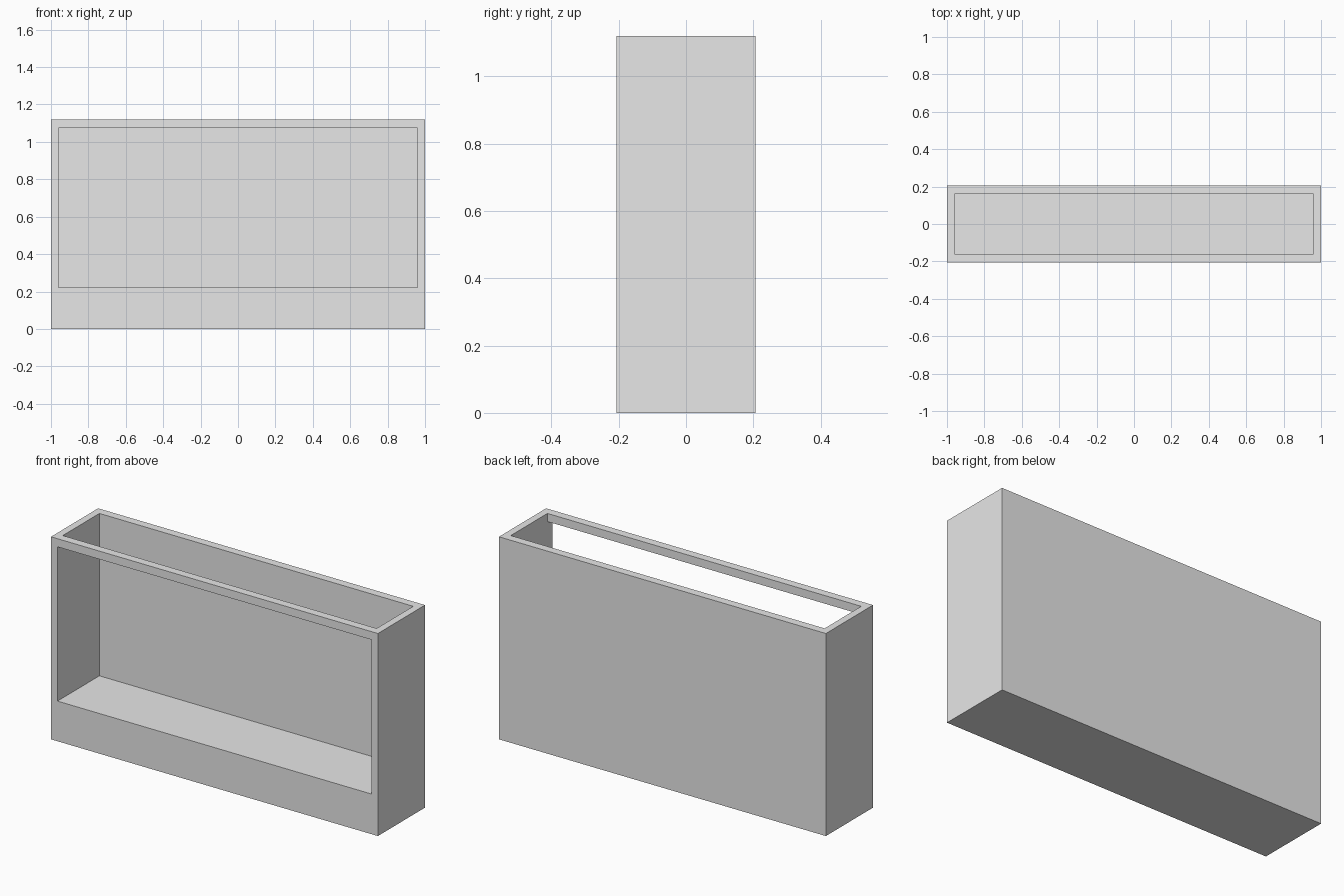
import bpy
import bmesh

if "Cube" in bpy.data.objects:
    bpy.data.objects.remove(bpy.data.objects["Cube"], do_unlink=True)

# Overall size and wall measures
HALF_W, HALF_D, HEIGHT = 1.0, 0.206, 1.12
IN_W, IN_D = 0.96, 0.16
FLOOR, RAIL = 0.222, 1.075
OVER = 0.1

grey = bpy.data.materials.new("light_grey")
grey.use_nodes = True
colour = (0.8, 0.8, 0.8, 1.0)
grey.diffuse_color = colour
grey.node_tree.nodes["Principled BSDF"].inputs["Base Color"].default_value = colour


def extrude_profile(name, profile, half_width):
    """Extrude a (y, z) outline along x, centred on x = 0."""
    bm = bmesh.new()
    face = bm.faces.new([bm.verts.new((-half_width, y, z)) for y, z in profile])
    moved = bmesh.ops.extrude_face_region(bm, geom=[face])["geom"]
    verts = [v for v in moved if isinstance(v, bmesh.types.BMVert)]
    bmesh.ops.translate(bm, verts=verts, vec=(2 * half_width, 0, 0))
    bmesh.ops.recalc_face_normals(bm, faces=bm.faces)
    mesh = bpy.data.meshes.new(name)
    bm.to_mesh(mesh)
    bm.free()
    mesh.materials.append(grey)
    obj = bpy.data.objects.new(name, mesh)
    bpy.context.collection.objects.link(obj)
    return obj


# Solid box body
box = extrude_profile("open_box", [
    (-HALF_D, 0), (HALF_D, 0), (HALF_D, HEIGHT), (-HALF_D, HEIGHT)], HALF_W)

# Hollow that opens through the front and the top, leaving a front top rail
cutter = extrude_profile("hollow_cutter", [
    (-HALF_D - OVER, FLOOR), (IN_D, FLOOR), (IN_D, HEIGHT + OVER),
    (-IN_D, HEIGHT + OVER), (-IN_D, RAIL), (-HALF_D - OVER, RAIL)], IN_W)
cutter.hide_render = True

cut = box.modifiers.new("hollow", "BOOLEAN")
cut.operation = "DIFFERENCE"
cut.solver = "EXACT"
cut.object = cutter

bpy.context.view_layer.objects.active = box
box.select_set(True)
bpy.ops.object.modifier_apply(modifier=cut.name)
bpy.data.objects.remove(cutter, do_unlink=True)
